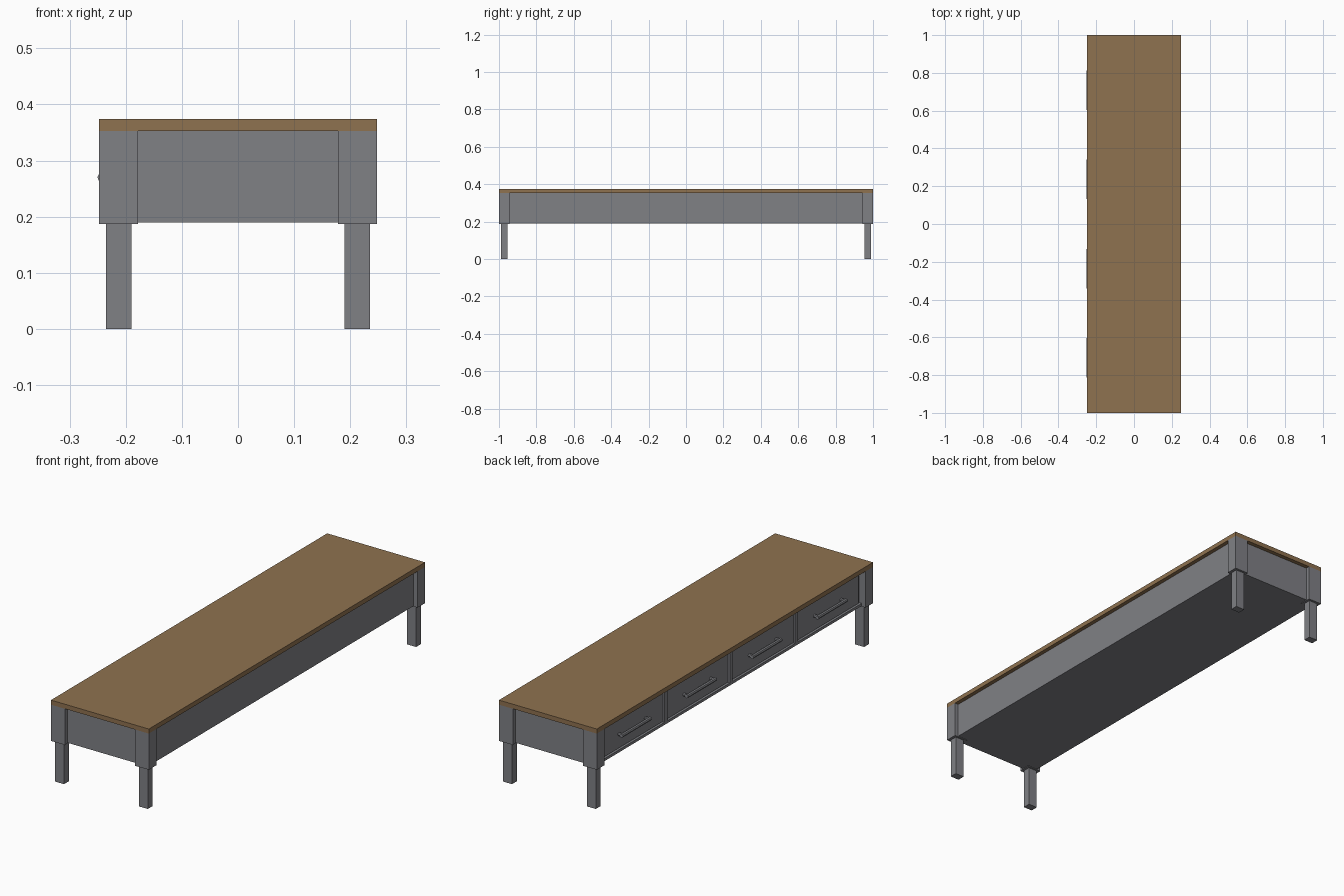
import bpy, bmesh
from mathutils import Matrix

if "Cube" in bpy.data.objects:
    bpy.data.objects.remove(bpy.data.objects["Cube"])


def material(name, rgb):
    m = bpy.data.materials.new(name)
    m.diffuse_color = (*rgb, 1)
    m.use_nodes = True
    m.node_tree.nodes["Principled BSDF"].inputs["Base Color"].default_value = m.diffuse_color
    return m


GREY = material("grey paint", (0.216, 0.218, 0.235))
WOOD = material("brown wood", (0.275, 0.168, 0.08))


def finish(name, bm, mat):
    me = bpy.data.meshes.new(name)
    bm.to_mesh(me)
    bm.free()
    me.materials.append(mat)
    ob = bpy.data.objects.new(name, me)
    bpy.context.collection.objects.link(ob)
    return ob


def box(name, x, y, z, mat=GREY):
    """Box from (min, max) pairs on each axis."""
    bm = bmesh.new()
    bmesh.ops.create_cube(bm, size=1)
    for v in bm.verts:
        v.co = [(a + b) / 2 + c * abs(b - a) for c, (a, b) in zip(v.co, (x, y, z))]
    return finish(name, bm, mat)


def rod(name, centre, length, radius, axis):
    """Eight-sided rod along x or y."""
    bm = bmesh.new()
    turn = Matrix.Rotation(1.570796, 4, 'X' if axis == 'y' else 'Y')
    bmesh.ops.create_cone(bm, cap_ends=True, segments=8, radius1=radius, radius2=radius,
                          depth=length, matrix=Matrix.Translation(centre) @ turn)
    return finish(name, bm, GREY)


HX, POST_Z, TOP_Z = 0.248, 0.187, 0.353
FRAME_X, DRAWER_X, BAY = -0.229, -0.222, 0.4725

# Wooden top
box("table_top", (-HX, HX), (-1, 1), (TOP_Z, 0.374), WOOD)

# Recessed carcass
box("carcass", (-0.215, 0.229), (-0.981, 0.981), (0.19, TOP_Z))

# Corner posts and legs
for sx in (-1, 1):
    for sy in (-1, 1):
        box("corner_post", (sx * 0.178, sx * HX), (sy * 0.945, sy * 1.0), (POST_Z, TOP_Z))
        box("leg", (sx * 0.19, sx * 0.235), (sy * 0.954, sy * 0.989), (0, POST_Z + 0.005))

# Face frame around the drawers
box("bottom_rail", (FRAME_X, -0.2), (-0.95, 0.95), (0.19, 0.202))
for i in (-1, 0, 1):
    box("divider", (FRAME_X, -0.2), (i * BAY - 0.01, i * BAY + 0.01), (0.19, TOP_Z))

# Drawers with bar handles
for i in range(4):
    y = (i - 1.5) * BAY
    box("drawer_front", (DRAWER_X, -0.2), (y - 0.224, y + 0.224), (0.205, 0.35))
    rod("handle_bar", (-0.242, y, 0.27), 0.21, 0.0085, 'y')
    for s in (-1, 1):
        rod("handle_stem", (-0.231, y + s * 0.096, 0.27), 0.024, 0.0075, 'x')
